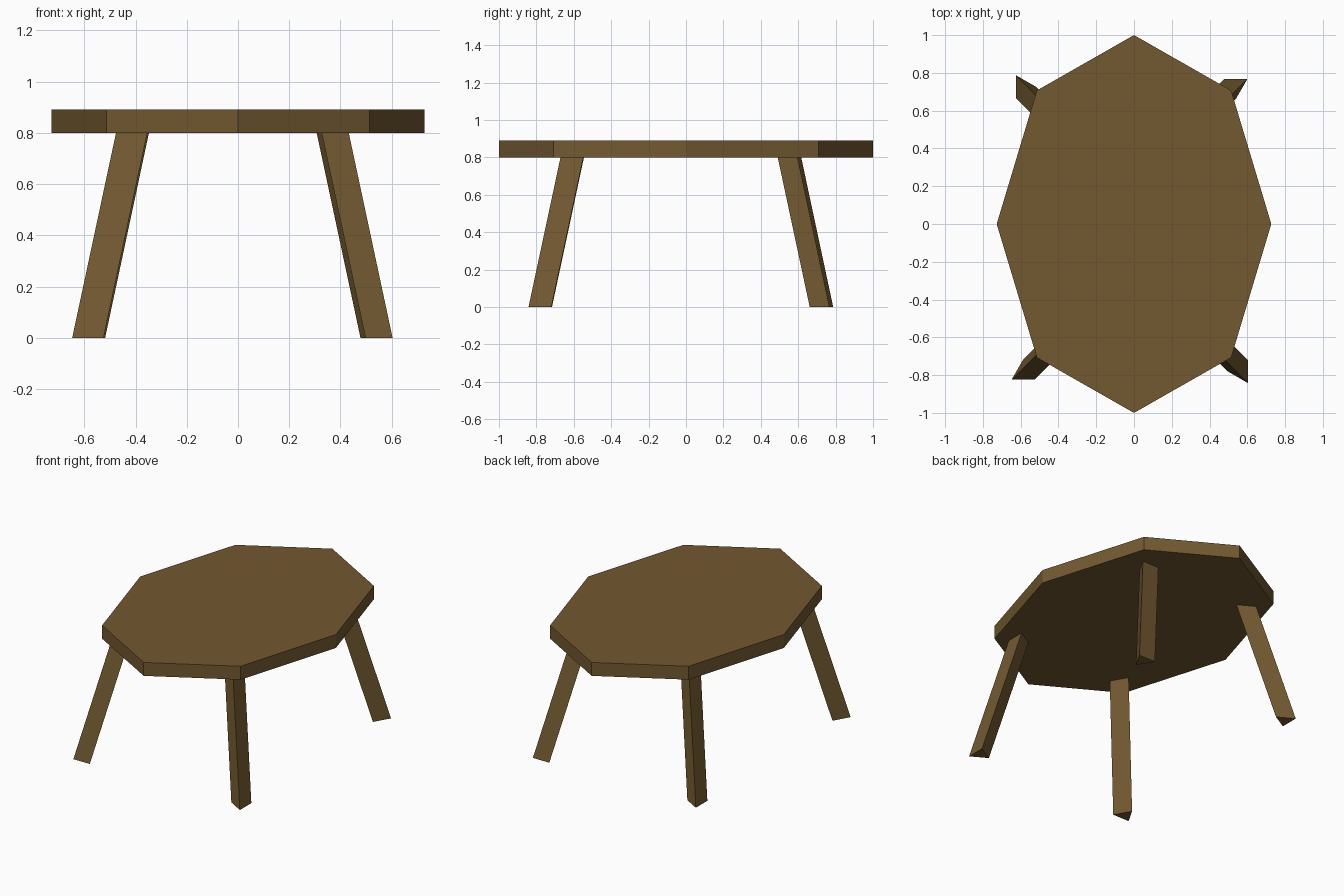
import bpy, bmesh
from math import cos, sin, pi, sqrt

if "Cube" in bpy.data.objects:
    bpy.data.objects.remove(bpy.data.objects["Cube"])

wood = bpy.data.materials.new("wood")
wood.diffuse_color = (0.17, 0.10, 0.03, 1)
wood.use_nodes = True
wood.node_tree.nodes["Principled BSDF"].inputs["Base Color"].default_value = wood.diffuse_color


def prism(name, bottom, top, z0, z1):
    """Flat-faced solid between two outlines with equal point counts."""
    bm = bmesh.new()
    lo = [bm.verts.new((x, y, z0)) for x, y in bottom]
    hi = [bm.verts.new((x, y, z1)) for x, y in top]
    n = len(lo)
    bm.faces.new(lo[::-1])
    bm.faces.new(hi)
    for i in range(n):
        j = (i + 1) % n
        bm.faces.new((lo[i], lo[j], hi[j], hi[i]))
    bmesh.ops.recalc_face_normals(bm, faces=bm.faces)
    mesh = bpy.data.meshes.new(name)
    bm.to_mesh(mesh)
    bm.free()
    mesh.materials.append(wood)
    obj = bpy.data.objects.new(name, mesh)
    bpy.context.collection.objects.link(obj)
    return obj


def ring(n, cx, cy, rx, ry, start):
    return [(cx + rx * cos(start + 2 * pi * i / n),
             cy + ry * sin(start + 2 * pi * i / n)) for i in range(n)]


# Stretched octagonal top
outline = ring(8, 0, 0, 0.727, 1.0, 0)
prism("tabletop", outline, outline, 0.80, 0.89)

# Splayed three-sided legs, each turned a quarter from the last
R = 0.0705
SPLAY = 0.171
legs = [
    ("front_left_leg", -0.586, -0.787, pi / 2),
    ("front_right_leg", 0.568, -0.781, pi),
    ("back_right_leg", 0.539, 0.732, -pi / 2),
    ("back_left_leg", -0.589, 0.726, 0),
]
for name, x, y, apex in legs:
    tx = x - SPLAY * (1 if x > 0 else -1)
    ty = y - SPLAY * (1 if y > 0 else -1)
    prism(name, ring(3, x, y, R, R, apex), ring(3, tx, ty, R, R, apex), 0, 0.80)
